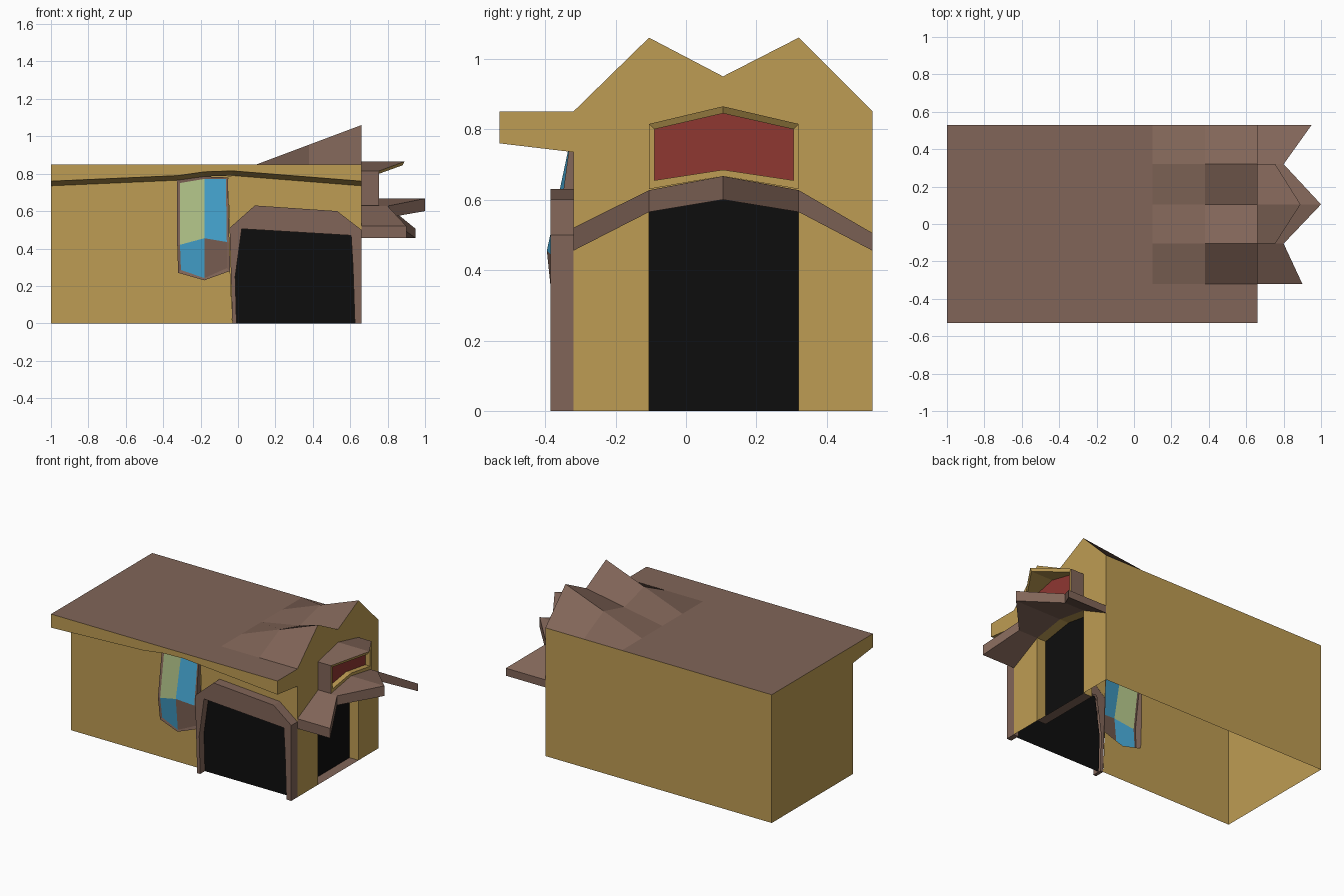
import bpy, bmesh
from mathutils import Vector

if "Cube" in bpy.data.objects:
    bpy.data.objects.remove(bpy.data.objects["Cube"])


def paint(name, *rgb):
    m = bpy.data.materials.new(name)
    lin = [(c / 255 / 12.92) if c < 11 else ((c / 255 + 0.055) / 1.055) ** 2.4 for c in rgb]
    m.diffuse_color = (*lin, 1)
    m.use_nodes = True
    m.node_tree.nodes["Principled BSDF"].inputs["Base Color"].default_value = m.diffuse_color
    return m


TAN, BROWN, BLACK, RED, BLUE, GREEN = range(6)
PAINTS = [paint("tan plaster", 190, 156, 83), paint("brown wood", 129, 101, 88),
          paint("black opening", 13, 13, 13), paint("red glass", 143, 55, 49),
          paint("blue glass", 68, 162, 205), paint("green glass", 170, 188, 131)]


def build(name, faces, ref=None, inward=False):
    """faces: (colour, points). Faces point away from ref (or towards it)."""
    bm = bmesh.new()
    for colour, pts in faces:
        f = bm.faces.new([bm.verts.new(p) for p in pts])
        f.material_index = colour
    bmesh.ops.remove_doubles(bm, verts=bm.verts, dist=0.0005)
    if ref is None:
        bmesh.ops.recalc_face_normals(bm, faces=bm.faces)
    else:
        for f in bm.faces:
            f.normal_update()
            out = f.normal.dot(f.calc_center_median() - Vector(ref)) > 0
            if out == inward:
                f.normal_flip()
    me = bpy.data.meshes.new(name)
    for m in PAINTS:
        me.materials.append(m)
    bm.to_mesh(me)
    bm.free()
    ob = bpy.data.objects.new(name, me)
    bpy.context.collection.objects.link(ob)
    return ob


def bridge(colour, a, b, closed=False):
    n = len(a)
    return [(colour, [a[i], a[(i + 1) % n], b[(i + 1) % n], b[i]])
            for i in range(n if closed else n - 1)]


def at_x(x, pts):
    return [(x, y, z) for y, z in pts]


def at_y(y, pts):
    return [(x, y, z) for x, z in pts]


L, R, B, F, E = -1, 0.66, 0.53, -0.32, -0.53     # left, right, back, front, eave
TOP = 0.85
soffit = [(L, .735), (-.32, .765), (-.18, .785), (-.03, .79), (R, .735)]
fascia = [(x, z + .025) for x, z in soffit]
gable = [(B, TOP), (.32, 1.06), (.105, .95), (-.105, 1.06), (F, TOP)]
arch = [(-.105, 0), (-.105, .565), (.105, .60), (.32, .565), (.32, 0)]
door_out = [(-.03, 0), (-.045, .51), (.09, .63), (.53, .60), (R, .50), (R, 0)]
door_in = [(-.008, 0), (-.015, .25), (.02, .505), (.605, .47), (.615, .30), (.625, 0)]

# walls, open underneath, with gaps for the doors and the window
build("walls", [
    (TAN, [(L, B, 0), (R, B, 0), (R, B, TOP), (L, B, TOP)]),
    (TAN, at_x(L, [(F, 0), (B, 0), (B, TOP), (F, TOP)])),
    (TAN, at_x(R, [(F, 0)] + arch + [(B, 0)] + gable)),
    (TAN, at_y(F, [(L, 0), (-.03, 0), (-.042, .28), (-.18, .235), (-.32, .27),
                   (-.325, .42), (-.325, .765), (L, .735)])),
    (TAN, at_y(F, door_out[1:5] + [(R, .735), (-.03, .79), (-.055, .785)])),
], ref=(-.2, .1, .4))

# front eave with a gently arched underside
build("front_eave",
      bridge(TAN, at_y(E, fascia), at_y(E, [(x, TOP) for x, z in fascia]))
      + bridge(TAN, at_y(E, fascia), at_y(F, soffit))
      + [(TAN, at_x(x, [(E, TOP), (E, .76), (F, .735), (F, TOP)])) for x in (L, R)],
      ref=(-.17, -.42, .82))

# roof: flat deck, running up into the twin gable
x0 = .10
roof = [(BROWN, [(L, E, TOP), (x0, E, TOP), (x0, B, TOP), (L, B, TOP)]),
        (BROWN, [(x0, E, TOP), (R, E, TOP), (R, F, TOP), (x0, F, TOP)])]
rows = [[(x, y, TOP + (z - TOP) * (x - x0) / (R - x0)) for y, z in gable] for x in (x0, .38, R)]
for a, b in zip(rows, rows[1:]):
    roof += bridge(BROWN, a, b)
build("roof", roof, ref=(-.2, 0, -3))

# front doorway
yf = -.385
build("front_door_frame",
      bridge(BROWN, at_y(F, door_out), at_y(yf, door_out))
      + bridge(BROWN, at_y(yf, door_out), at_y(yf, door_in))
      + bridge(BROWN, at_y(yf, door_in), at_y(-.335, door_in))
      + [(BROWN, [(a, F, 0), (b, F, 0), (b, yf, 0), (a, yf, 0)])
         for a, b in ((-.03, -.008), (.625, R))])
build("front_door", [(BLACK, at_y(-.335, door_in))], ref=(0, 1, .3))
build("front_door_surround", bridge(BROWN, at_y(-.321, door_out), at_y(-.321, door_in)),
      ref=(0, 1, .3))

# side doorway, recessed
xr = .594
build("side_door_recess",
      bridge(TAN, at_x(R, arch), at_x(xr, arch))
      + [(BLACK, at_x(xr, arch)),
         (BROWN, [(R, -.105, 0), (xr, -.105, 0), (xr, .32, 0), (R, .32, 0)])],
      ref=(.63, .1, .25), inward=True)

# bulging window of four panes
ring = [(-.325, -.327, .765), (-.18, -.33, .785), (-.055, -.327, .78), (-.046, -.375, .43),
        (-.042, -.36, .28), (-.18, -.375, .23), (-.32, -.36, .27), (-.325, -.375, .42)]
inner = [(-.31, -.325, .75), (-.18, -.328, .772), (-.065, -.325, .772), (-.06, -.373, .435),
         (-.06, -.358, .295), (-.18, -.373, .242), (-.305, -.358, .285), (-.31, -.373, .42)]
mid = (-.18, -.395, .455)
build("window_frame", bridge(BROWN, [(x, F, z) for x, y, z in ring], ring, True)
      + bridge(BROWN, ring, inner, True), ref=(-.18, -.2, .5))
build("window_panes", [(c, [inner[i - 1], inner[i], inner[(i + 1) % 8], mid]) for c, i in
                       ((GREEN, 0), (BLUE, 2), (BROWN, 4), (BLUE, 6))], ref=(-.18, 1, .5))

# jagged awning over the side door: y, tip x, underside z, top z
ribs = [(F, .90, .455, .52), (-.105, .80, .565, .627), (.105, 1.0, .60, .667),
        (.32, .80, .565, .627), (B, .95, .455, .505)]
top_in = [(R, y, t) for y, x, b, t in ribs]
top_out = [(x, y, t) for y, x, b, t in ribs]
low_out = [(x, y, b) for y, x, b, t in ribs]
low_in = [(R, y, b) for y, x, b, t in ribs]
build("awning", bridge(BROWN, top_in, top_out) + bridge(BROWN, top_out, low_out)
      + bridge(BROWN, low_out, low_in)
      + [(BROWN, [top_in[i], top_out[i], low_out[i], low_in[i]]) for i in (0, 4)])

# box window above the awning, its peak jutting forward
box = [(.755, -.105, .63), (.755, -.105, .815), (.89, .105, .865),
       (.755, .32, .815), (.755, .32, .63), (.755, .105, .667)]
lip = [(.755, -.09, .655), (.755, -.09, .80), (.88, .105, .845),
       (.755, .305, .80), (.755, .305, .655), (.755, .105, .685)]
pane = [(.72, y, z) for x, y, z in lip]
build("box_window", bridge(BROWN, [(R, y, z) for x, y, z in box], box, True)
      + bridge(TAN, box, lip, True) + bridge(TAN, lip, pane, True) + [(RED, pane)])
